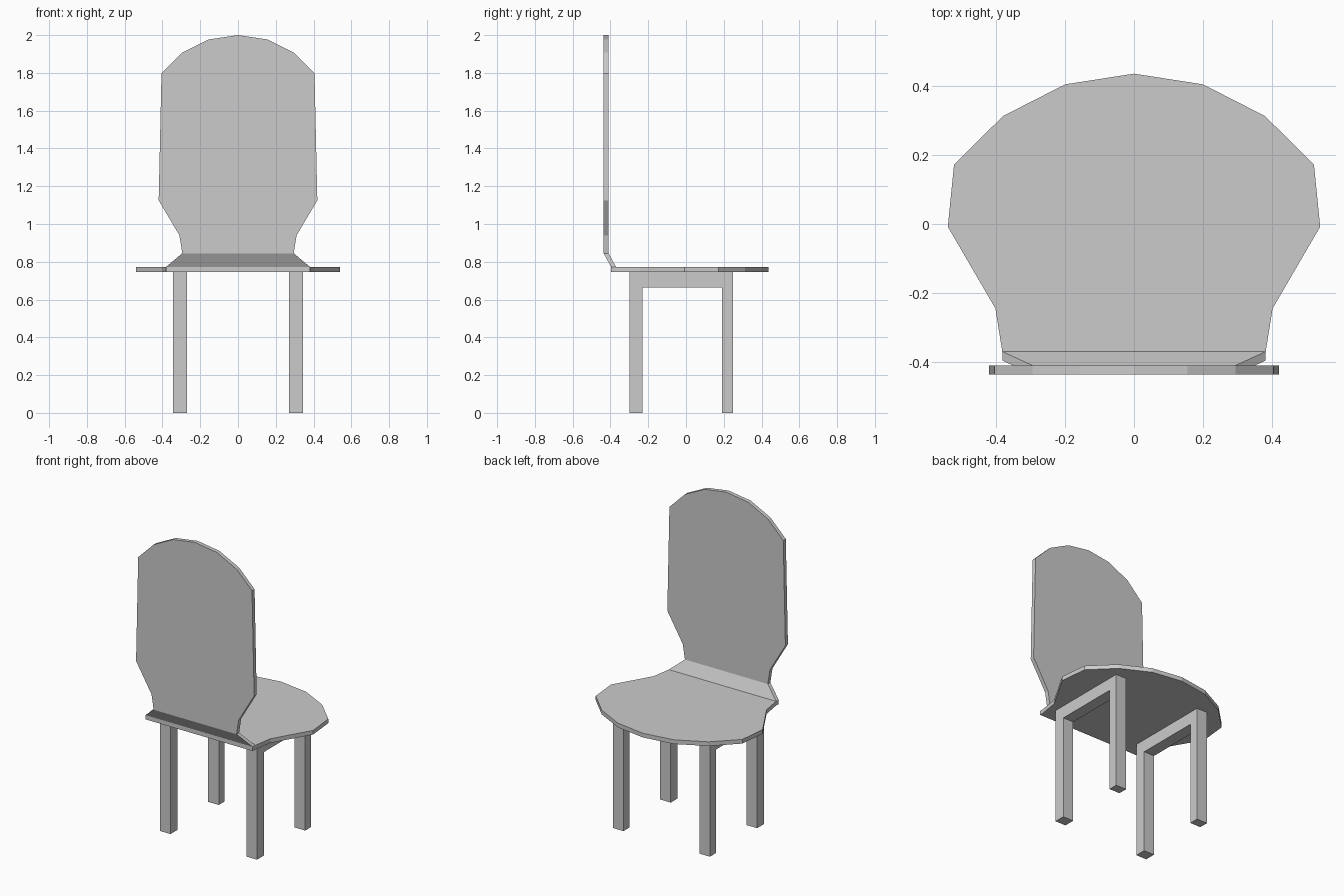
import bpy
import bmesh
from mathutils import Vector

if "Cube" in bpy.data.objects:
    bpy.data.objects.remove(bpy.data.objects["Cube"])


def plate(name, panels, offset):
    """Thicken connected flat panels by an offset into a closed solid."""
    bm = bmesh.new()
    front, back = {}, {}
    for panel in panels:
        for p in panel:
            if p not in front:
                front[p] = bm.verts.new(p)
                back[p] = bm.verts.new(Vector(p) + Vector(offset))
    edges = [frozenset((p[i - 1], p[i])) for p in panels for i in range(len(p))]
    for panel in panels:
        bm.faces.new([front[p] for p in panel])
        bm.faces.new([back[p] for p in reversed(panel)])
    for e in edges:
        if edges.count(e) == 1:
            a, b = e
            bm.faces.new((front[a], front[b], back[b], back[a]))
    bmesh.ops.recalc_face_normals(bm, faces=bm.faces)
    mesh = bpy.data.meshes.new(name)
    bm.to_mesh(mesh)
    bm.free()
    obj = bpy.data.objects.new(name, mesh)
    bpy.context.collection.objects.link(obj)
    return obj


def mirrored(half):
    """Close a right-hand half outline by reflecting it across x = 0."""
    return half + [(-x, y) for x, y in reversed(half) if x > 0]


# Seat: faceted rounded slab narrowing towards the backrest
seat_half = [(0, 0.436), (0.20, 0.405), (0.38, 0.313), (0.522, 0.172),
             (0.54, -0.008), (0.402, -0.245), (0.382, -0.37), (0.382, -0.396)]
plate("seat", [[(x, y, 0.772) for x, y in mirrored(seat_half)]], (0, 0, -0.027))

# Backrest: slanted neck rising from the seat, then an upright rounded panel
back_half = [(0, 2.0), (0.155, 1.977), (0.295, 1.907), (0.405, 1.797),
             (0.42, 1.125), (0.31, 0.94), (0.295, 0.845)]
panel = [(x, -0.41, z) for x, z in mirrored(back_half)]
neck = [(-0.295, -0.41, 0.845), (0.295, -0.41, 0.845),
        (0.382, -0.37, 0.772), (-0.382, -0.37, 0.772)]
plate("backrest", [panel, neck], (0, -0.026, 0))

# Leg frames: front and rear leg joined by a rail under the seat
frame = [(-0.30, 0), (-0.30, 0.745), (0.25, 0.745), (0.25, 0),
         (0.19, 0), (0.19, 0.665), (-0.23, 0.665), (-0.23, 0)]
for side, s in (("left", -1), ("right", 1)):
    plate(side + "_leg_frame", [[(s * 0.27, y, z) for y, z in frame]], (s * 0.075, 0, 0))
